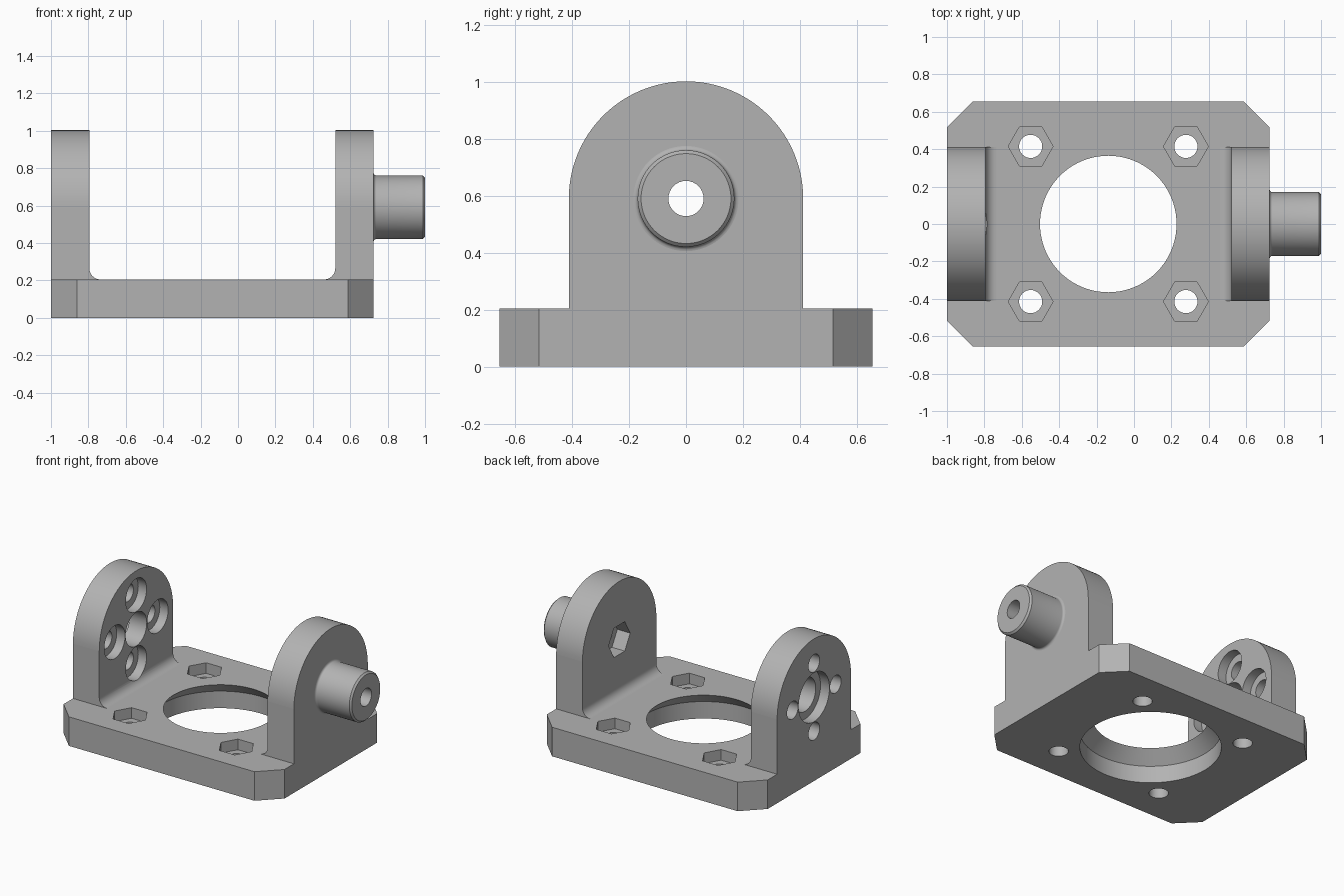
import bpy
import bmesh
from math import sin, cos, pi
from mathutils import Vector

cube = bpy.data.objects.get("Cube")
if cube:
    bpy.data.objects.remove(cube, do_unlink=True)

# Main dimensions
X0, X1 = -1.0, 0.725          # outer faces of the two arms
HALF_Y, BASE_TOP = 0.655, 0.205
THICK, ARM_R, PIVOT_Z = 0.205, 0.412, 0.591
MID_X = (X0 + X1) / 2
CHAMFER, FILLET = 0.138, 0.06
SCREW_R = 0.062

grey = bpy.data.materials.new("light_grey")
grey.use_nodes = True
grey.diffuse_color = (0.45, 0.45, 0.45, 1)
grey.node_tree.nodes["Principled BSDF"].inputs["Base Color"].default_value = (0.45, 0.45, 0.45, 1)


def finish(name, bm):
    bmesh.ops.recalc_face_normals(bm, faces=bm.faces)
    mesh = bpy.data.meshes.new(name)
    bm.to_mesh(mesh)
    bm.free()
    mesh.materials.append(grey)
    obj = bpy.data.objects.new(name, mesh)
    bpy.context.scene.collection.objects.link(obj)
    return obj


def prism(name, outline, direction):
    """Extrude a closed outline of 3D points along a direction."""
    bm = bmesh.new()
    face = bm.faces.new([bm.verts.new(p) for p in outline])
    new = bmesh.ops.extrude_face_region(bm, geom=[face], use_keep_orig=True)["geom"]
    bmesh.ops.translate(bm, vec=direction,
                        verts=[v for v in new if isinstance(v, bmesh.types.BMVert)])
    return finish(name, bm)


def lathe(name, profile, axis, centre, steps=64):
    """Turn (radius, position) pairs round the x or z axis."""
    bm = bmesh.new()
    rings = []
    for r, t in profile:
        ring = []
        for i in range(steps):
            a, b = r * cos(2 * pi * i / steps), r * sin(2 * pi * i / steps)
            p = (t, a, b) if axis == "x" else (a, b, t)
            ring.append(bm.verts.new(Vector(p) + Vector(centre)))
        rings.append(ring)
    for low, high in zip(rings, rings[1:]):
        for i in range(steps):
            j = (i + 1) % steps
            bm.faces.new((low[i], low[j], high[j], high[i]))
    bm.faces.new(rings[0])
    bm.faces.new(rings[-1])
    return finish(name, bm)


def rod(name, r, start, end, axis, centre, steps=32):
    return lathe(name, [(r, start), (r, end)], axis, centre, steps)


def combine(target, tool, operation):
    mod = target.modifiers.new(operation, "BOOLEAN")
    mod.operation, mod.solver, mod.object = operation, "EXACT", tool
    bpy.context.view_layer.objects.active = target
    bpy.ops.object.modifier_apply(modifier=mod.name)
    bpy.data.objects.remove(tool, do_unlink=True)


# Base plate with clipped corners
c = CHAMFER
outline = [(X0 + c, -HALF_Y, 0), (X1 - c, -HALF_Y, 0), (X1, -HALF_Y + c, 0), (X1, HALF_Y - c, 0),
           (X1 - c, HALF_Y, 0), (X0 + c, HALF_Y, 0), (X0, HALF_Y - c, 0), (X0, -HALF_Y + c, 0)]
bracket = prism("pivot_bracket", outline, (0, 0, BASE_TOP))

# Round-topped arms, each with a fillet along its inner foot
for outer, side in ((X0, 1), (X1, -1)):
    arc = [(outer, ARM_R * cos(pi * i / 48), PIVOT_Z + ARM_R * sin(pi * i / 48)) for i in range(49)]
    arm = prism("arm", [(outer, ARM_R, 0.1)] + arc + [(outer, -ARM_R, 0.1)], (side * THICK, 0, 0))
    combine(bracket, arm, "UNION")
    inner = outer + side * THICK
    curve = [(inner + side * FILLET * (1 - cos(pi / 2 * i / 8)), -ARM_R,
              BASE_TOP + FILLET * (1 - sin(pi / 2 * i / 8))) for i in range(9)]
    back = inner - side * 0.03
    foot = prism("fillet", [(back, -ARM_R, 0.15), (back, -ARM_R, BASE_TOP + FILLET)] + curve
                 + [(inner + side * FILLET, -ARM_R, 0.15)], (0, 2 * ARM_R, 0))
    combine(bracket, foot, "UNION")

# Round pivot boss with a blended root and a bevelled tip
pivot = (0, 0, PIVOT_Z)
root = [(0.185 - 0.015 * sin(pi / 2 * i / 4), X1 + 0.015 * (1 - cos(pi / 2 * i / 4))) for i in range(5)]
boss = lathe("boss", [(0.185, X1 - 0.03)] + root + [(0.17, 0.988), (0.158, 1.0)], "x", pivot)
combine(bracket, boss, "UNION")

# Large flared opening in the base
opening = lathe("opening", [(0.45, -0.05), (0.45, 0.12), (0.365, BASE_TOP), (0.365, 0.3)],
                "z", (MID_X, 0, 0), 80)
cutters = [opening]

# Four screw holes with hexagonal nut pockets in the base
for sx in (-1, 1):
    for sy in (-1, 1):
        spot = (MID_X + sx * 0.415, sy * 0.415, 0)
        cutters.append(rod("screw_hole", SCREW_R, -0.05, 0.16, "z", spot))
        cutters.append(rod("nut_pocket", 0.12, BASE_TOP - 0.075, 0.25, "z", spot, 6))

# Bore and nut pocket through the boss arm
cutters.append(rod("boss_bore", SCREW_R, 0.58, 1.05, "x", pivot))
cutters.append(rod("boss_nut_pocket", 0.12, 0.47, 0.62, "x", pivot, 6))

# Stepped centre bore and four counterbored holes in the plain arm
cutters.append(rod("centre_bore", 0.118, -0.97, -0.75, "x", pivot, 48))
cutters.append(rod("centre_recess", 0.172, -1.05, X0 + 0.07, "x", pivot, 48))
for k in range(4):
    spot = (0, 0.24 * cos(k * pi / 2), PIVOT_Z + 0.24 * sin(k * pi / 2))
    cutters.append(rod("arm_hole", SCREW_R, -1.05, -0.84, "x", spot))
    cutters.append(rod("counterbore", 0.116, X0 + THICK - 0.065, -0.7, "x", spot, 48))

for cutter in cutters:
    combine(bracket, cutter, "DIFFERENCE")

# Smooth the round surfaces, keep the broad faces flat
bpy.ops.object.select_all(action="DESELECT")
bracket.select_set(True)
bpy.context.view_layer.objects.active = bracket
bpy.ops.object.shade_smooth_by_angle(angle=0.4)
for face in bracket.data.polygons:
    face.material_index = 0
    if face.area > 0.03:
        face.use_smooth = False
